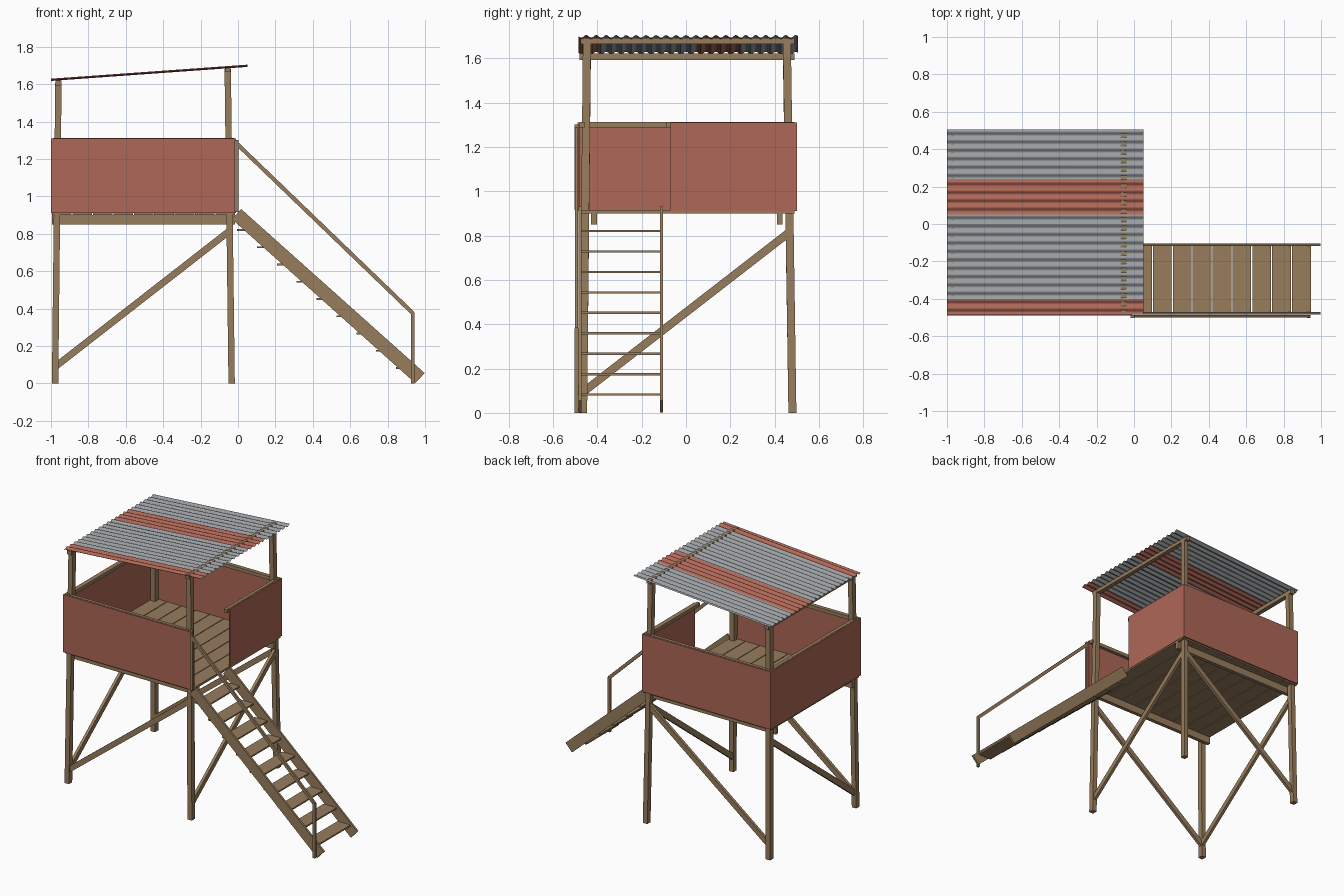
import bpy, bmesh, math
from mathutils import Vector

cube = bpy.data.objects.get("Cube")
if cube:
    bpy.data.objects.remove(cube, do_unlink=True)


def material(name, rgb):
    m = bpy.data.materials.new(name)
    m.use_nodes = True
    m.diffuse_color = (*rgb, 1)
    m.node_tree.nodes["Principled BSDF"].inputs["Base Color"].default_value = (*rgb, 1)
    return m


wood = material("wood", (0.31, 0.205, 0.11))
red = material("red paint", (0.42, 0.135, 0.095))
grey = material("grey metal", (0.32, 0.335, 0.35))


def finish(name, bm, mat):
    me = bpy.data.meshes.new(name)
    bm.to_mesh(me)
    bm.free()
    me.materials.append(mat)
    ob = bpy.data.objects.new(name, me)
    bpy.context.collection.objects.link(ob)
    return ob


def strut(name, p0, p1, u, v, mat=wood):
    """Bar from p0 to p1 whose ends are spanned by half-width vectors u and v."""
    u, v = Vector(u), Vector(v)
    bm = bmesh.new()
    ends = []
    for p in (Vector(p0), Vector(p1)):
        ends.append([bm.verts.new(p + a * u + b * v)
                     for a, b in ((-1, -1), (1, -1), (1, 1), (-1, 1))])
    lo, hi = ends
    bm.faces.new(lo)
    bm.faces.new(hi)
    for i in range(4):
        j = (i + 1) % 4
        bm.faces.new((lo[i], lo[j], hi[j], hi[i]))
    bmesh.ops.recalc_face_normals(bm, faces=bm.faces)
    return finish(name, bm, mat)


def box(name, x, y, z, mat=wood):
    """Box from (min, max) ranges."""
    cx, cy = sum(x) / 2, sum(y) / 2
    return strut(name, (cx, cy, z[0]), (cx, cy, z[1]),
                 ((x[1] - x[0]) / 2, 0, 0), (0, (y[1] - y[0]) / 2, 0), mat)


# Leaning legs that carry the roof
for side, x0, x1, top in (("right", -0.978, -0.96, 1.61), ("left", -0.034, -0.055, 1.68)):
    for end, y0, y1 in (("front", -0.464, -0.447), ("back", 0.48, 0.455)):
        strut(f"{end}_{side}_leg", (x0, y0, 0), (x1, y1, top), (0.017, 0, 0), (0, 0.018, 0))

# Diagonal braces between the legs
for end, y in (("front", -0.46), ("back", 0.472)):
    strut(f"{end}_brace", (-0.963, y, 0.1), (-0.045, y, 0.815), (0, 0, 0.023), (0, 0.01, 0))
for side, x in (("right", -0.973), ("left", -0.039)):
    strut(f"{side}_brace", (x, -0.45, 0.105), (x, 0.46, 0.81), (0, 0, 0.023), (0.01, 0, 0))

# Floor joists and planks
for end, y in (("front", -0.415), ("back", 0.423)):
    box(f"{end}_joist", (-0.995, -0.015), (y - 0.013, y + 0.013), (0.85, 0.9))
PLANKS = 9
step = 0.985 / PLANKS
for i in range(PLANKS):
    x = -0.995 + i * step
    box(f"floor_plank_{i + 1}", (x, x + step - 0.005), (-0.478, 0.49), (0.9, 0.915))

# Painted walls, with an opening at the stairs
WALL = (0.91, 1.31)
box("front_wall", (-1, -0.012), (-0.49, -0.48), WALL, red)
box("back_wall", (-1, -0.012), (0.49, 0.5), WALL, red)
box("right_wall", (-1, -0.99), (-0.48, 0.49), WALL, red)
box("left_wall", (-0.022, -0.012), (-0.07, 0.49), WALL, red)

# Rails inside the wall tops
RAIL = (1.288, 1.312)
box("front_rail", (-0.99, -0.02), (-0.48, -0.458), RAIL)
box("back_rail", (-0.99, -0.02), (0.468, 0.49), RAIL)
box("right_rail", (-0.99, -0.966), (-0.48, 0.49), RAIL)
box("left_rail", (-0.046, -0.022), (-0.09, 0.49), RAIL)

# Roof beams
box("low_roof_beam", (-0.976, -0.944), (-0.48, 0.49), (1.592, 1.62))
box("high_roof_beam", (-0.07, -0.04), (-0.475, 0.49), (1.665, 1.691))


# Corrugated roof sheets, some laid face down
def roof_sheet(name, y0, y1, mat, face_down=False):
    bm = bmesh.new()
    n = max(4, round((y1 - y0) / 0.0045))
    rows = []
    for i in range(n + 1):
        y = y0 + (y1 - y0) * i / n
        wave = 0.006 * math.cos(math.tau * y / 0.045)
        rows.append((bm.verts.new((-1, y, 1.623 + wave)), bm.verts.new((0.05, y, 1.698 + wave))))
    for (a, b), (c, d) in zip(rows, rows[1:]):
        f = bm.faces.new((a, b, d, c))
        f.smooth = True
        if face_down:
            f.normal_flip()
    finish(name, bm, mat)


sheets = ((-0.485, red, False), (-0.4, grey, False), (-0.37, grey, True), (-0.185, grey, False),
          (-0.045, grey, True), (0.0, grey, False), (0.05, red, False), (0.24, grey, False))
edges = [s[0] for s in sheets[1:]] + [0.505]
for i, ((y0, mat, down), y1) in enumerate(zip(sheets, edges)):
    roof_sheet(f"roof_sheet_{i + 1}", y0, y1, mat, down)

# Stair stringers and treads
for end, y in (("front", -0.478), ("back", -0.11)):
    strut(f"{end}_stringer", (-0.008, y, 0.905), (0.973, y, 0.028), (0.025, 0, 0.027), (0, 0.007, 0))
for i in range(9):
    x, z = -0.005 + 0.1063 * i, 0.82 - 0.0922 * i
    box(f"tread_{i + 1}", (x, x + 0.1), (-0.472, -0.116), (z - 0.005, z + 0.005))

# Handrail and its posts
POST_Y = (-0.502, -0.486)
box("upper_handrail_post", (-0.018, 0.002), POST_Y, (0.915, 1.3))
box("lower_handrail_post", (0.925, 0.943), POST_Y, (0, 0.38))
strut("handrail", (-0.005, -0.494, 1.28), (0.94, -0.494, 0.37), (0, 0, 0.015), (0, 0.007, 0))
